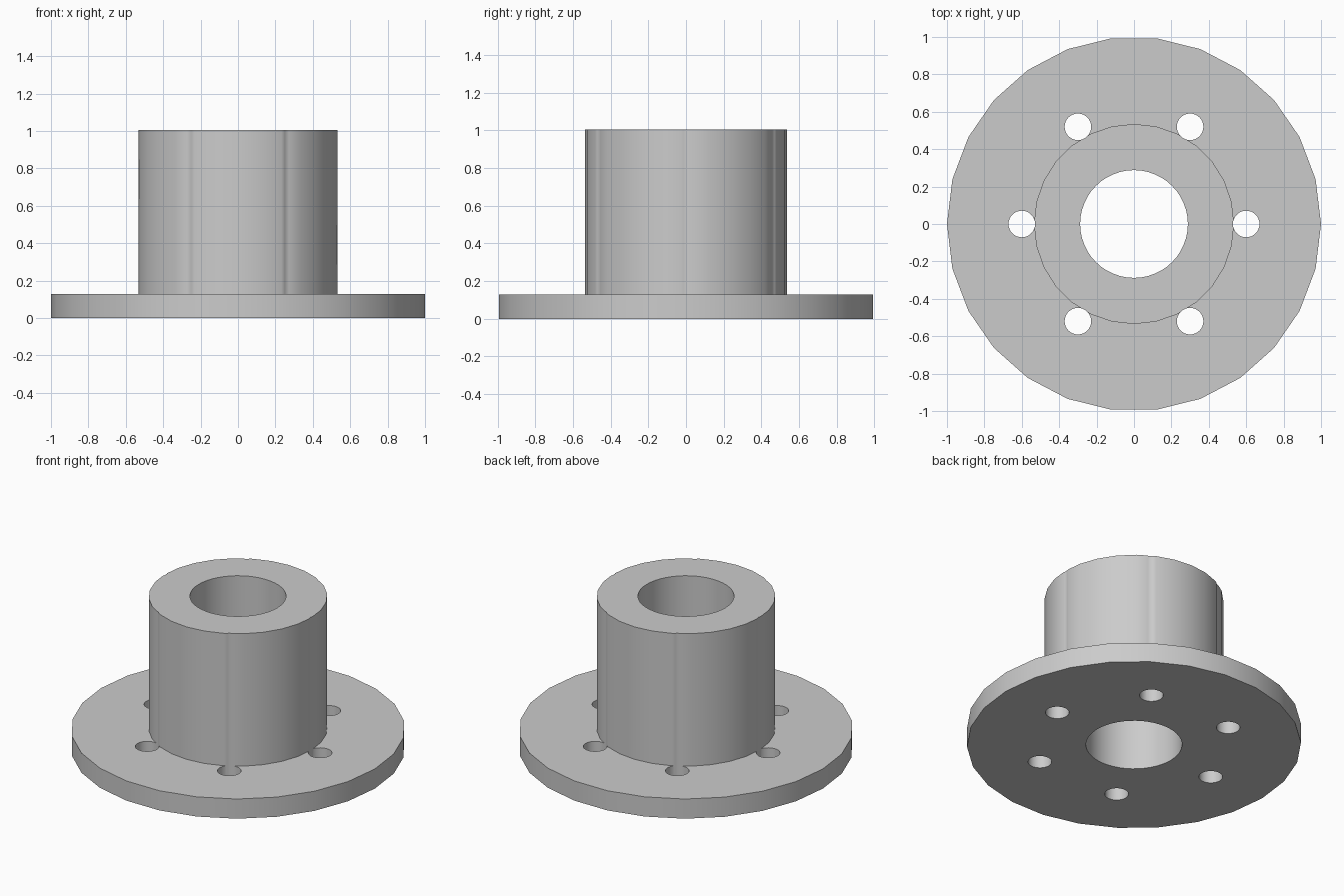
import bpy, math
from math import cos, sin, tau

cube = bpy.data.objects.get("Cube")
if cube:
    bpy.data.objects.remove(cube)

grey = bpy.data.materials.new("plain grey")
grey.use_nodes = True
colour = (0.6, 0.6, 0.6, 1)
grey.diffuse_color = colour
grey.node_tree.nodes["Principled BSDF"].inputs["Base Color"].default_value = colour


def cylinder(name, radius, bottom, top, sides, x=0, y=0):
    """Upright prism with its first corner on the +x axis."""
    bpy.ops.mesh.primitive_cylinder_add(
        vertices=sides, radius=radius, depth=top - bottom,
        location=(x, y, (bottom + top) / 2), rotation=(0, 0, math.pi / 2))
    bpy.ops.object.transform_apply(location=True, rotation=True, scale=True)
    obj = bpy.context.object
    obj.name = name
    obj.data.materials.append(grey)
    return obj


def combine(target, other, operation):
    """Apply a boolean and remove the helper."""
    mod = target.modifiers.new("combine", "BOOLEAN")
    mod.operation = operation
    mod.solver = "EXACT"
    mod.object = other
    bpy.context.view_layer.objects.active = target
    bpy.ops.object.modifier_apply(modifier=mod.name)
    bpy.data.objects.remove(other)


# Wide base disc joined to the tall hub
flange = cylinder("flanged_hub", 1.0, 0, 0.13, 26)
hub = cylinder("hub", 0.535, 0.05, 1.005, 28)
combine(flange, hub, "UNION")

# Central bore
combine(flange, cylinder("bore", 0.288, -0.1, 1.1, 48), "DIFFERENCE")

# Ring of bolt holes, which also graze the hub wall
for i in range(6):
    a = tau * i / 6
    hole = cylinder("bolt_hole", 0.071, -0.1, 1.1, 32, 0.6 * cos(a), 0.6 * sin(a))
    combine(flange, hole, "DIFFERENCE")

# Smooth walls with crisp rims
bpy.ops.object.select_all(action="DESELECT")
flange.select_set(True)
bpy.context.view_layer.objects.active = flange
bpy.ops.object.shade_smooth_by_angle(angle=math.radians(30))
